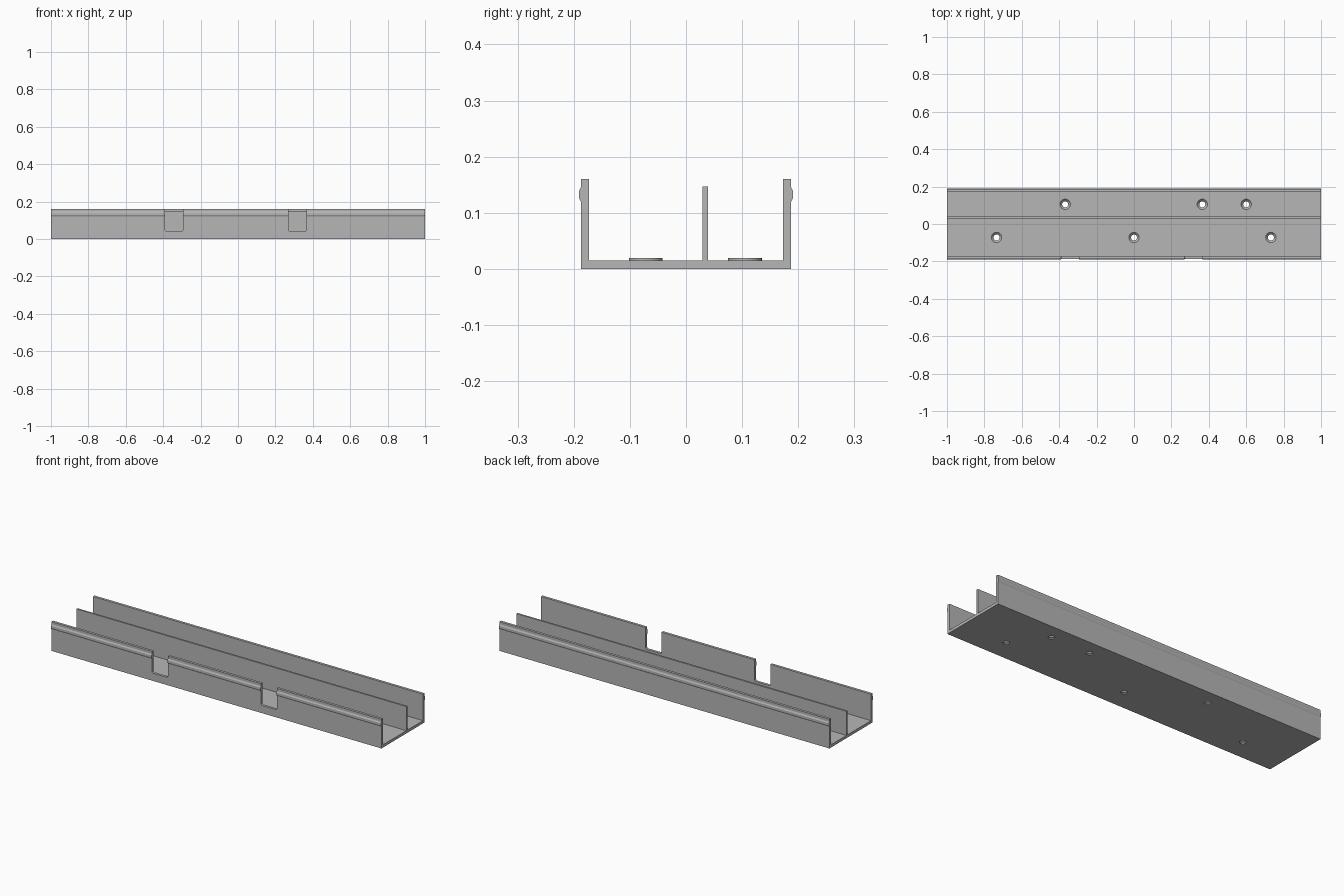
import bpy, bmesh
from math import cos, sin, pi
from mathutils import Matrix, Vector

cube = bpy.data.objects.get("Cube")
if cube:
    bpy.data.objects.remove(cube, do_unlink=True)

grey = bpy.data.materials.new("plain grey")
grey.use_nodes = True
COLOUR = (0.47, 0.47, 0.47, 1)
grey.diffuse_color = COLOUR
grey.node_tree.nodes["Principled BSDF"].inputs["Base Color"].default_value = COLOUR

HALF, FLOOR, TOP, WALL = 0.187, 0.015, 0.16, 0.014
INNER = HALF - WALL
SEGMENTS = 32


def add_object(name, bm):
    bmesh.ops.recalc_face_normals(bm, faces=bm.faces)
    mesh = bpy.data.meshes.new(name)
    bm.to_mesh(mesh)
    bm.free()
    mesh.materials.append(grey)
    obj = bpy.data.objects.new(name, mesh)
    bpy.context.collection.objects.link(obj)
    return obj


def extrude(name, points, offset):
    """Solid made by sweeping a closed outline along offset."""
    bm = bmesh.new()
    face = bm.faces.new([bm.verts.new(p) for p in points])
    swept = bmesh.ops.extrude_face_region(bm, geom=[face], use_keep_orig=True)["geom"]
    bmesh.ops.translate(bm, vec=offset, verts=[g for g in swept if isinstance(g, bmesh.types.BMVert)])
    return add_object(name, bm)


def lathe(name, profile, x, y):
    """Closed ring or plug turned about a vertical axis at x, y."""
    bm = bmesh.new()
    rings = [[bm.verts.new((x + r * cos(2 * pi * i / SEGMENTS),
                            y + r * sin(2 * pi * i / SEGMENTS), z))
              for i in range(SEGMENTS)] for r, z in profile]
    for a, b in zip(rings, rings[1:] + rings[:1]):
        for i in range(SEGMENTS):
            j = (i + 1) % SEGMENTS
            bm.faces.new((a[i], a[j], b[j], b[i]))
    return add_object(name, bm)


def plug(name, profile, x, y):
    """Solid of rotation with flat ends."""
    bm = bmesh.new()
    rings = [[bm.verts.new((x + r * cos(2 * pi * i / SEGMENTS),
                            y + r * sin(2 * pi * i / SEGMENTS), z))
              for i in range(SEGMENTS)] for r, z in profile]
    for a, b in zip(rings, rings[1:]):
        for i in range(SEGMENTS):
            j = (i + 1) % SEGMENTS
            bm.faces.new((a[i], a[j], b[j], b[i]))
    bm.faces.new(rings[0])
    bm.faces.new(rings[-1])
    return add_object(name, bm)


# Channel section: floor, two walls with a snap ridge, and the divider
right_outer = [(HALF, 0), (HALF, 0.119), (HALF + 0.004, 0.127),
               (HALF + 0.004, 0.138), (HALF, 0.146), (HALF, TOP)]
left_outer = [(-y, z) for y, z in reversed(right_outer)]
section = (right_outer
           + [(INNER, TOP), (INNER, FLOOR), (0.039, FLOOR), (0.039, 0.147),
              (0.029, 0.147), (0.029, FLOOR), (-INNER, FLOOR), (-INNER, TOP)]
           + left_outer)
channel = extrude("channel_body", [(-1, y, z) for y, z in section], Vector((2, 0, 0)))

cutters = []

# Cable notches in the front wall, with softened lower corners
for x in (-0.342, 0.318):
    w, low, r = 0.048, 0.042, 0.008
    outline = [(x - w, 0.2), (x + w, 0.2)]
    for side, start in ((1, 0), (-1, -pi / 2)):
        for k in range(5):
            a = start - k * pi / 8
            outline.append((x + side * (w - r) + r * cos(a), low + r + r * sin(a)))
    cutters.append(extrude("notch_cutter", [(px, -0.25, pz) for px, pz in outline],
                           Vector((0, 0.12, 0))))

# Countersunk screw holes, centred in each lane, with a low raised lip
lanes = {0.105: (-0.368, 0.365, 0.6), -0.072: (-0.735, 0, 0.732)}
for y, xs in lanes.items():
    for x in xs:
        cutters.append(plug("hole_cutter", [(0.016, -0.02), (0.016, 0.006), (0.0289, 0.02)], x, y))
        lathe("screw_hole_lip", [(0.0243, FLOOR), (0.028, 0.019), (0.030, 0.019),
                                 (0.030, FLOOR)], x, y)

# Cut the openings, then discard the cutters
for cutter in cutters:
    cutter.hide_render = True
    mod = channel.modifiers.new("cut", 'BOOLEAN')
    mod.operation, mod.solver, mod.object = 'DIFFERENCE', 'EXACT', cutter
bpy.context.view_layer.update()
cut_mesh = bpy.data.meshes.new_from_object(
    channel.evaluated_get(bpy.context.evaluated_depsgraph_get()))
channel.modifiers.clear()
channel.data = cut_mesh
for cutter in cutters:
    bpy.data.objects.remove(cutter, do_unlink=True)
